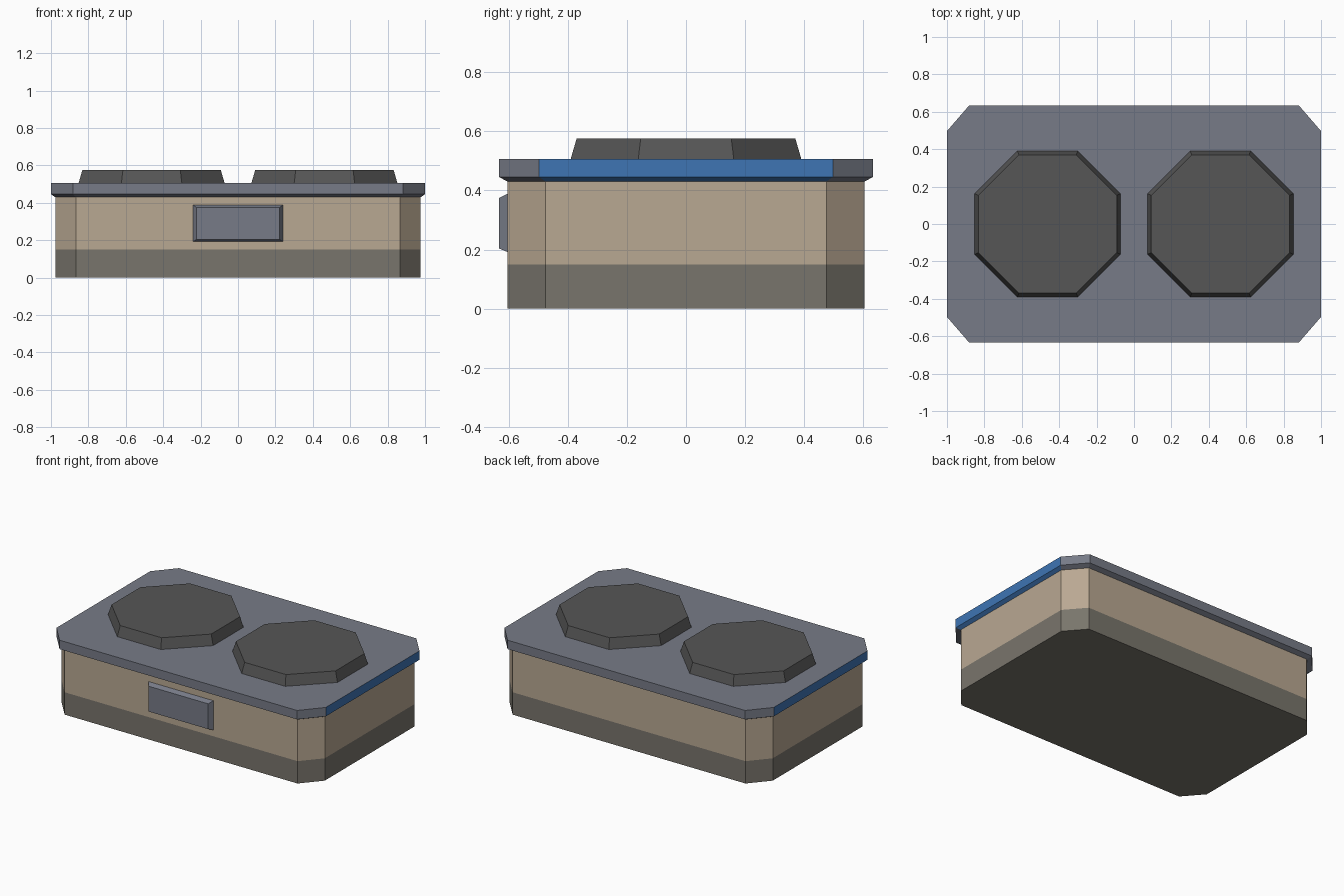
import bpy, bmesh, math

if "Cube" in bpy.data.objects:
    bpy.data.objects.remove(bpy.data.objects["Cube"])


def material(name, r, g, b):
    """Flat colour from sRGB 0-255 values, stored as linear."""
    def lin(c):
        c /= 255
        return c / 12.92 if c <= 0.04045 else ((c + 0.055) / 1.055) ** 2.4
    m = bpy.data.materials.new(name)
    m.diffuse_color = (lin(r), lin(g), lin(b), 1)
    m.use_nodes = True
    m.node_tree.nodes["Principled BSDF"].inputs["Base Color"].default_value = m.diffuse_color
    return m


BEIGE = material("beige", 185, 168, 146)
TAUPE = material("dark taupe", 121, 117, 108)
SLATE = material("slate grey", 119, 123, 135)
BLUE = material("blue", 62, 117, 180)
CHARCOAL = material("charcoal", 86, 86, 86)


def loft(name, rings, mats, rule=None):
    """Join equal-length rings of points into a closed solid; rule picks each face's material."""
    bm = bmesh.new()
    vr = [[bm.verts.new(p) for p in ring] for ring in rings]
    n = len(rings[0])
    for a, b in zip(vr, vr[1:]):
        for i in range(n):
            j = (i + 1) % n
            bm.faces.new((a[i], a[j], b[j], b[i]))
    bm.faces.new(vr[0][::-1])
    bm.faces.new(vr[-1])
    bmesh.ops.recalc_face_normals(bm, faces=bm.faces)
    bm.normal_update()
    if rule:
        for f in bm.faces:
            f.material_index = rule(f)
    me = bpy.data.meshes.new(name)
    bm.to_mesh(me)
    bm.free()
    for m in mats:
        me.materials.append(m)
    ob = bpy.data.objects.new(name, me)
    bpy.context.collection.objects.link(ob)
    return ob


def cut_rect(x, y, cx, cy, z):
    """Rectangle with cut corners, counter-clockwise."""
    return [(x, -cy, z), (x, cy, z), (cx, y, z), (-cx, y, z),
            (-x, cy, z), (-x, -cy, z), (-cx, -y, z), (cx, -y, z)]


def octagon(cx, apothem, z):
    r = apothem / math.cos(math.pi / 8)
    return [(cx + r * math.cos((k + 0.5) * math.pi / 4),
             r * math.sin((k + 0.5) * math.pi / 4), z) for k in range(8)]


# Body: dark lower band, beige above
loft("body", [cut_rect(0.977, 0.604, 0.865, 0.475, z) for z in (0, 0.15, 0.435)],
     [TAUPE, BEIGE], lambda f: int(f.calc_center_median().z > 0.15))

# Top plate: bevelled underneath, blue on the two short ends
loft("top_plate", [cut_rect(0.977, 0.604, 0.865, 0.475, 0.43),
                   cut_rect(1.0, 0.633, 0.882, 0.497, 0.446),
                   cut_rect(1.0, 0.633, 0.882, 0.497, 0.506)],
     [SLATE, BLUE],
     lambda f: int(abs(f.normal.x) > 0.4 and abs(f.normal.y) < 0.1))

# Two octagonal pads
for side, cx in (("left", -0.462), ("right", 0.462)):
    loft(side + "_pad", [octagon(cx, 0.39, 0.5), octagon(cx, 0.39, 0.506),
                         octagon(cx, 0.37, 0.575)], [CHARCOAL])


# Front panel with sloped rim
def panel_ring(hx, z0, z1, y):
    return [(-hx, y, z0), (hx, y, z0), (hx, y, z1), (-hx, y, z1)]


loft("front_panel", [panel_ring(0.24, 0.192, 0.389, -0.6),
                     panel_ring(0.24, 0.192, 0.389, -0.604),
                     panel_ring(0.222, 0.204, 0.374, -0.633)], [SLATE])
